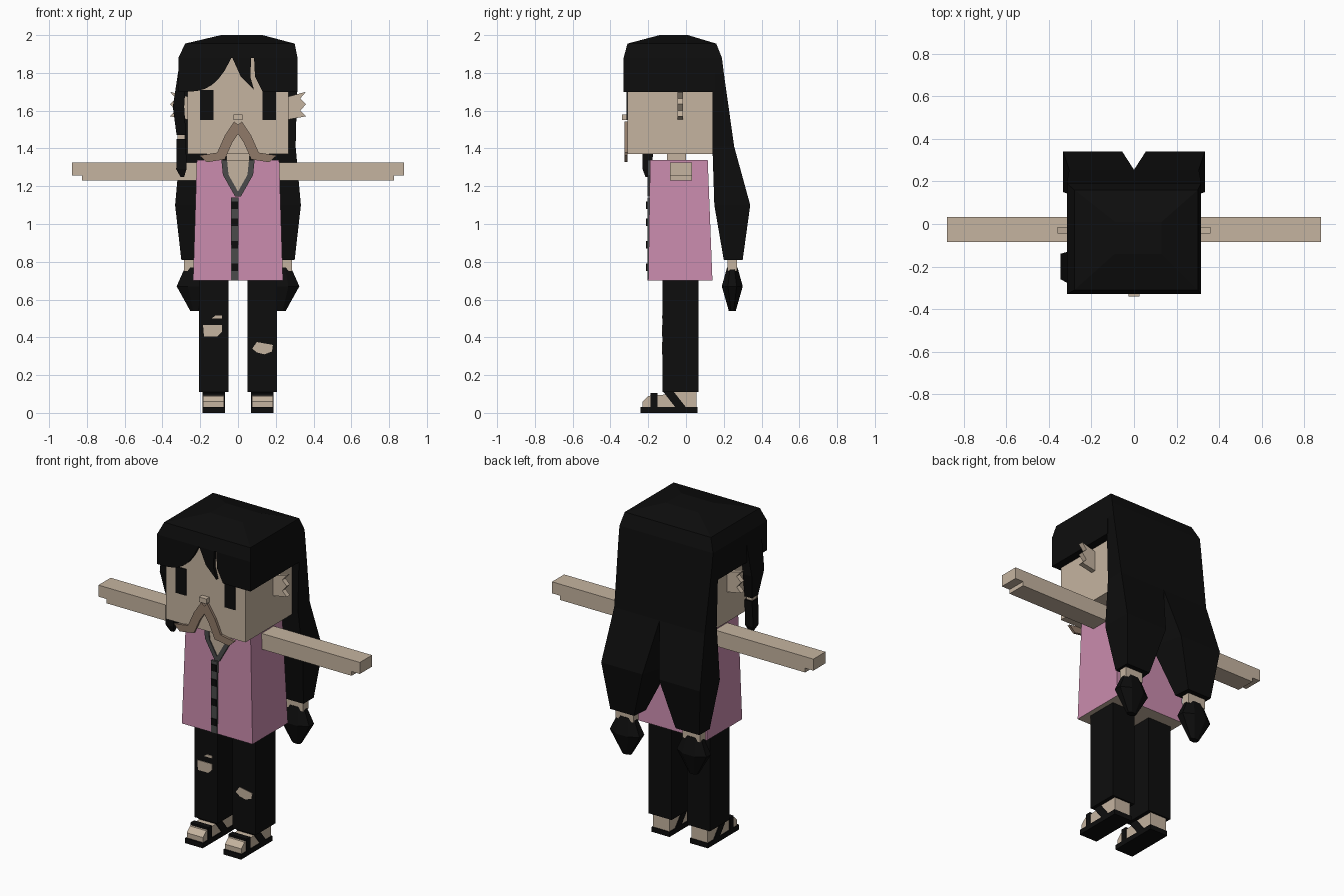
import bpy, bmesh, math

cube = bpy.data.objects.get("Cube")
if cube:
    bpy.data.objects.remove(cube, do_unlink=True)


def material(name, red, green, blue):
    mat = bpy.data.materials.new(name)
    mat.use_nodes = True
    colour = (red, green, blue, 1)
    mat.diffuse_color = colour
    mat.node_tree.nodes["Principled BSDF"].inputs["Base Color"].default_value = colour
    return mat


BLACK = material("black", .004, .004, .004)
SKIN = material("skin", .56, .455, .35)
PINK = material("pink", .59, .26, .42)
BROWN = material("brown", .28, .195, .14)
GREY = material("dark grey", .07, .07, .07)
SIDES = {"right": -1, "left": 1}


def loft(name, mat, rings):
    """Closed solid through matching rings of points."""
    bm = bmesh.new()
    loops = [[bm.verts.new(point) for point in ring] for ring in rings]
    count = len(loops[0])
    for lower, upper in zip(loops, loops[1:]):
        for i in range(count):
            j = (i + 1) % count
            bm.faces.new((lower[i], lower[j], upper[j], upper[i]))
    bm.faces.new(loops[0])
    bm.faces.new(loops[-1])
    bmesh.ops.recalc_face_normals(bm, faces=bm.faces)
    mesh = bpy.data.meshes.new(name)
    bm.to_mesh(mesh)
    bm.free()
    mesh.materials.append(mat)
    obj = bpy.data.objects.new(name, mesh)
    bpy.context.collection.objects.link(obj)
    return obj


def rect(middle, half, front, back, z):
    """Level rectangle, placed by its middle and half width in x."""
    low, high = middle - half, middle + half
    return [(low, front, z), (high, front, z), (high, back, z), (low, back, z)]


def box(name, mat, middle, half, front, back, bottom, top):
    return loft(name, mat, [rect(middle, half, front, back, z) for z in (bottom, top)])


def front_plate(name, mat, outline, front, back):
    return loft(name, mat, [[(x, y, z) for x, z in outline] for y in (front, back)])


def side_plate(name, mat, outline, middle, half):
    return loft(name, mat, [[(x, y, z) for y, z in outline]
                            for x in (middle - half, middle + half)])


def ribbon(path, across, up=0):
    """Outline of a band, made by shifting a path both ways."""
    one_edge = [(a + across, b + up) for a, b in path]
    other_edge = [(a - across, b - up) for a, b in path]
    return one_edge + other_edge[::-1]


def mirrored(points, sign):
    return [(sign * point[0], *point[1:]) for point in points]


def octagon(middle, depth, half_width, half_depth, z):
    angles = [math.tau * (k + .5) / 8 for k in range(8)]
    return [(middle + half_width * math.cos(angle), depth + half_depth * math.sin(angle), z)
            for angle in angles]


# Head and neck
HEAD_HALF, FACE, NAPE = .267, -.31, .14
box("head", SKIN, 0, HEAD_HALF, FACE, NAPE, 1.37, 1.9)
box("neck", SKIN, 0, .06, -.1, 0, 1.3, 1.4)

# Face and saw-toothed ears
box("nose", SKIN, 0, .025, FACE - .03, FACE, 1.55, 1.58)
moustache = ribbon([(0, 1.525), (.05, 1.45), (.09, 1.36), (.185, 1.345)], .02, .018)
ear = [(.25, 1.67)]
for tooth in range(3):
    tip = 1.7 - .065 * tooth
    ear += [(.36, tip), (.33, tip - .035)]
ear[-1] = (.25, 1.55)
for side, sign in SIDES.items():
    front_plate(side + "_moustache", BROWN, mirrored(moustache, sign), FACE - .015, FACE)
    front_plate(side + "_ear", SKIN, mirrored(ear, sign), -.045, -.015)
    box(side + "_eye", BLACK, sign * .165, .036, FACE - .006, FACE, 1.55, 1.71)

# Hair cap and the hair over the ears
HAIR_HALF, HAIR_FRONT, HAIR_BACK = .315, -.33, .19
BROW, CROWN = 1.7, 1.88
loft("hair_cap", BLACK, [rect(0, HAIR_HALF, HAIR_FRONT, HAIR_BACK, CROWN),
                         rect(.01, .29, FACE, .16, 1.955),
                         rect(.02, .11, -.14, .01, 2)])
for side, sign in SIDES.items():
    box(side + "_side_hair", BLACK, sign * .29, .025, HAIR_FRONT, .15, BROW, CROWN)

# Fringe: a sweeping curve, a loose strand and a straight part
sweep = [(-HAIR_HALF, CROWN)]
for step in range(9):
    t = step / 8
    sweep.append((-HAIR_HALF + .28 * t, BROW + (CROWN - BROW) * t ** 3.5))
front_plate("fringe_sweep", BLACK, sweep, HAIR_FRONT, FACE)
strand = [(-.03, CROWN), (.015, 1.78), (.085, 1.71), (.065, 1.78), (.07, CROWN)]
front_plate("fringe_strand", BLACK, strand, HAIR_FRONT, FACE)
straight = [(.085, CROWN), (.09, 1.78), (.13, BROW), (HAIR_HALF, BROW), (HAIR_HALF, CROWN)]
front_plate("fringe_straight", BLACK, straight, HAIR_FRONT, FACE)

# Long back hair, which splits into two tied tails
SPLIT, SPLIT_HALF, SPLIT_BACK = 1.41, .305, .255
loft("back_hair", BLACK, [rect(0, HAIR_HALF, .13, HAIR_BACK, CROWN),
                          rect(0, HAIR_HALF, NAPE, .2, 1.8),
                          rect(0, SPLIT_HALF, NAPE, SPLIT_BACK, SPLIT)])


def tail_ring(inner_front, inner_back, outer, front, back, z):
    return [(inner_front, front, z), (outer, front, z), (outer, back, z), (inner_back, back, z)]


tail = [tail_ring(0, 0, SPLIT_HALF, NAPE, SPLIT_BACK, SPLIT),
        tail_ring(0, .055, .333, .15, .34, 1.1),
        tail_ring(.13, .14, .3, .2, .3, .81)]
for side, sign in SIDES.items():
    middle = sign * .225
    loft(side + "_tail", BLACK, [mirrored(ring, sign) for ring in tail])
    box(side + "_tail_tie", SKIN, middle, .06, .22, .27, .75, .82)
    loft(side + "_tail_tuft", BLACK, [octagon(middle, .245, .03, .02, .54),
                                      octagon(middle, .245, .108, .06, .67),
                                      octagon(middle, .245, .06, .03, .77)])

# Tied lock hanging beside the face
loft("lock", BLACK, [rect(-.29, .02, -.28, -.13, 1.85),
                     rect(-.315, .03, -.26, -.14, 1.62),
                     rect(-.3, .025, -.23, -.17, 1.47)])
box("lock_tie", SKIN, -.3, .02, -.22, -.18, 1.44, 1.48)
loft("lock_end", BLACK, [rect(-.3, .025, -.23, -.17, 1.45),
                         rect(-.3, .027, -.23, -.18, 1.29),
                         rect(-.295, .01, -.215, -.2, 1.25)])

# Shirt, with skin showing on the underside
HEM, COLLAR_TOP, CHEST = .7, 1.34, -.19
shirt = loft("shirt", PINK, [rect(0, .238, -.2, NAPE, HEM),
                             rect(0, .218, CHEST, .115, COLLAR_TOP)])
shirt.data.materials.append(SKIN)
for face in shirt.data.polygons:
    face.material_index = int(face.normal.z < -.5)

# Neckline, collar, placket and buttons
neckline = [(-.07, COLLAR_TOP), (.07, COLLAR_TOP), (.05, 1.26), (0, 1.15), (-.05, 1.26)]
front_plate("neckline", SKIN, neckline, CHEST - .007, CHEST + .02)
collar = ribbon([(.073, COLLAR_TOP), (.065, 1.26), (0, 1.145)], .015)
for side, sign in SIDES.items():
    front_plate(side + "_collar", GREY, mirrored(collar, sign), CHEST - .013, CHEST + .01)
box("placket", GREY, -.017, .02, CHEST - .015, CHEST, HEM, 1.14)
for z in (.77, .89, 1.01, 1.1):
    box("button", BLACK, -.017, .018, CHEST - .021, CHEST - .01, z - .02, z + .02)

# Arms, legs and sandalled feet
ARM_BOTTOM, ARM_TOP, HAND = 1.23, 1.326, .825
LEG_FRONT = -.125
foot = [(-.23, .02), (-.23, .06), (-.2, .09), (-.07, .1), (-.07, .12), (.055, .12), (.055, .02)]
toe_strap = ribbon([(-.17, .02), (-.17, .105)], .018)
heel_strap = ribbon([(-.095, .115), (-.06, .07), (-.02, .02)], .028)
for side, sign in SIDES.items():
    middle = sign * .129
    box(side + "_arm", SKIN, sign * .51, HAND - .51, -.085, .032, ARM_BOTTOM, ARM_TOP)
    box(side + "_hand", SKIN, sign * .85, .03, -.085, .032, ARM_BOTTOM + .026, ARM_TOP)
    box(side + "_leg", BLACK, middle, .078, LEG_FRONT, .065, .11, HEM + .02)
    side_plate(side + "_foot", SKIN, foot, middle, .055)
    box(side + "_sole", BLACK, middle, .06, -.24, .06, 0, .03)
    side_plate(side + "_toe_strap", BLACK, toe_strap, middle, .06)
    side_plate(side + "_heel_strap", BLACK, heel_strap, middle, .06)

# Torn trouser knees
tears = {
    "right_knee_tear": [(-.185, .465), (-.085, .465), (-.085, .43), (-.11, .405), (-.18, .405)],
    "right_small_tear": [(-.14, .5), (-.085, .5), (-.085, .515), (-.12, .515)],
    "left_knee_tear": [(.075, .34), (.1, .375), (.185, .36), (.18, .325), (.14, .31), (.1, .32)],
}
for name, outline in tears.items():
    front_plate(name, SKIN, outline, LEG_FRONT - .003, LEG_FRONT + .003)
